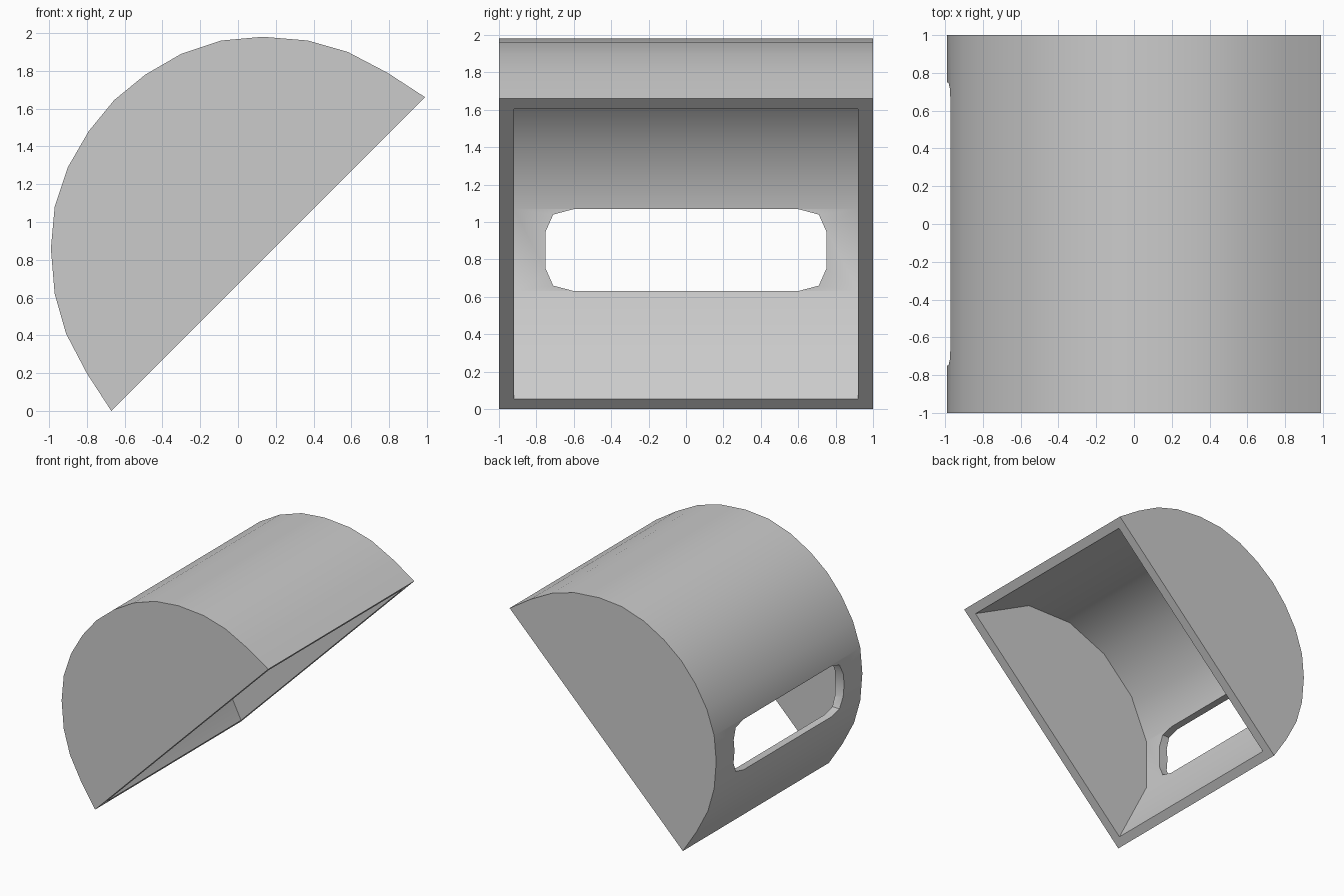
import bpy
import bmesh
from mathutils import Vector

cube = bpy.data.objects.get("Cube")
if cube:
    bpy.data.objects.remove(cube, do_unlink=True)

grey = bpy.data.materials.new("plain grey")
grey.use_nodes = True
colour = (0.6, 0.6, 0.6, 1)
grey.diffuse_color = colour
grey.node_tree.nodes["Principled BSDF"].inputs["Base Color"].default_value = colour


def mirrored(half):
    """Complete a profile across the axis square to the slanted opening."""
    return half + [(0.99 - z, 0.99 - x) for x, z in reversed(half)]


def prism(name, ring, sweep):
    """Closed prism from a ring of 3D points swept along a vector."""
    bm = bmesh.new()
    face = bm.faces.new([bm.verts.new(p) for p in ring])
    new = bmesh.ops.extrude_face_region(bm, geom=[face])["geom"]
    moved = [v for v in new if isinstance(v, bmesh.types.BMVert)]
    bmesh.ops.translate(bm, verts=moved, vec=Vector(sweep))
    bmesh.ops.recalc_face_normals(bm, faces=bm.faces)
    mesh = bpy.data.meshes.new(name)
    bm.to_mesh(mesh)
    bm.free()
    mesh.materials.append(grey)
    obj = bpy.data.objects.new(name, mesh)
    bpy.context.collection.objects.link(obj)
    return obj


def cut(target, cutter):
    """Subtract the cutter, then discard it."""
    mod = target.modifiers.new("cut", "BOOLEAN")
    mod.operation = "DIFFERENCE"
    mod.solver = "EXACT"
    mod.object = cutter
    bpy.context.view_layer.objects.active = target
    bpy.ops.object.modifier_apply(modifier=mod.name)
    bpy.data.objects.remove(cutter, do_unlink=True)


# Rounded shell with a slanted flat side
outer = mirrored([(-0.67, 0), (-0.80, 0.20), (-0.91, 0.41), (-0.97, 0.62),
                  (-0.99, 0.86), (-0.97, 1.08), (-0.90, 1.29), (-0.79, 1.48)])
outer.insert(8, (-0.655, 1.645))
shell = prism("hood_shell", [(x, -1, z) for x, z in outer], (0, 2, 0))

# Hollow inside, carried out past the opening
inner = mirrored([(-0.415, -0.145), (-0.615, 0.055), (-0.905, 0.63),
                  (-0.905, 1.07), (-0.745, 1.44)])
cut(shell, prism("hollow", [(x, -0.92, z) for x, z in inner], (0, 1.84, 0)))

# Slot with rounded corners through the side wall
corner = [(0.60, 0.219), (0.71, 0.19), (0.75, 0.10)]
half = corner + [(y, -z) for y, z in reversed(corner)]
slot = half + [(-y, z) for y, z in reversed(half)]
cut(shell, prism("slot", [(-1.2, y, 0.85 + z) for y, z in slot], (0.4, 0, 0)))

# Smooth curves, crisp rims
bpy.ops.object.select_all(action="DESELECT")
shell.select_set(True)
bpy.context.view_layer.objects.active = shell
bpy.ops.object.shade_smooth_by_angle()
